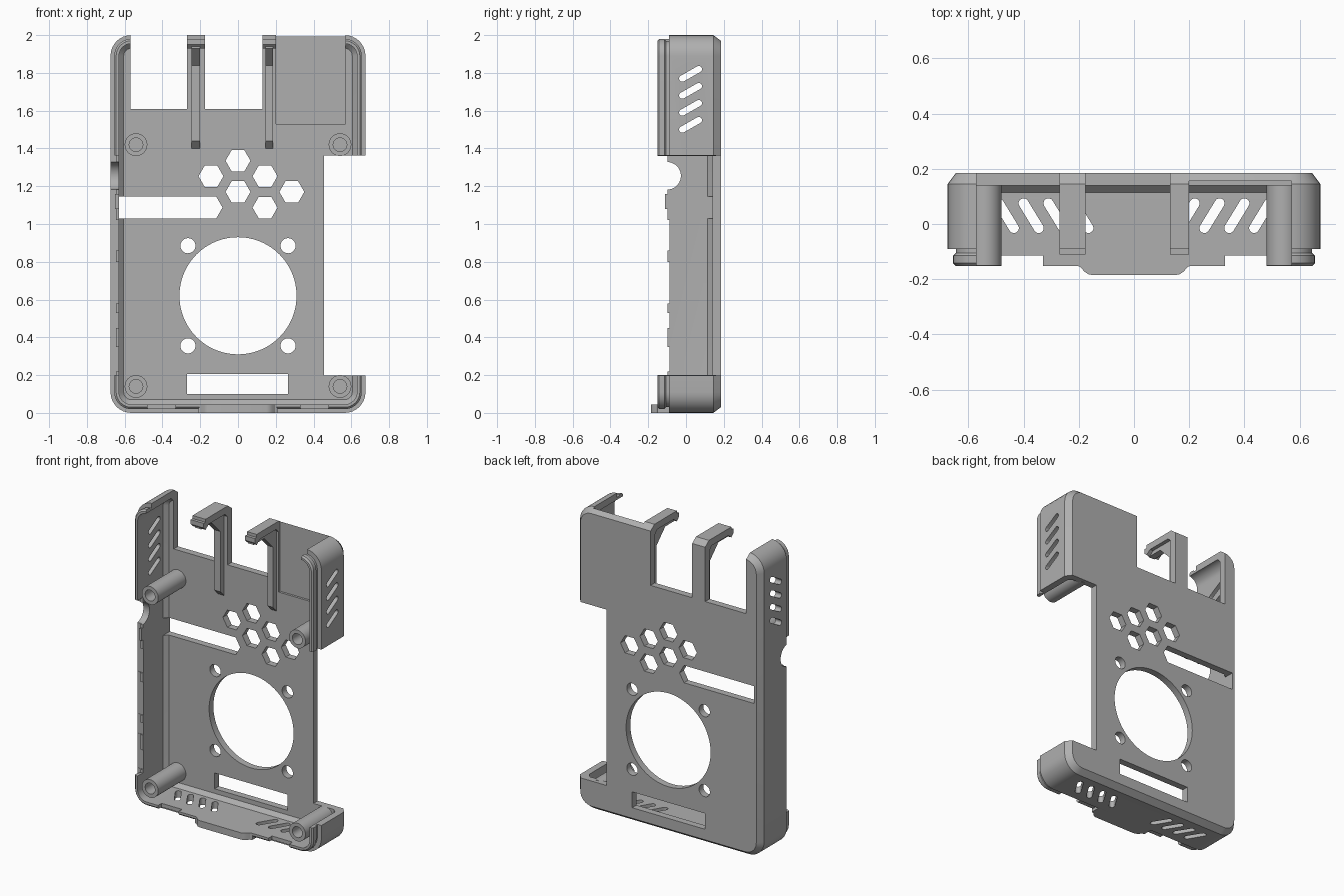
import bpy, bmesh, math
from mathutils import Vector

cube = bpy.data.objects.get("Cube")
if cube:
    bpy.data.objects.remove(cube, do_unlink=True)

grey = bpy.data.materials.new("matte grey")
grey.use_nodes = True
COLOUR = (0.43, 0.43, 0.43, 1)
grey.diffuse_color = COLOUR
grey.node_tree.nodes["Principled BSDF"].inputs["Base Color"].default_value = COLOUR

HALF_W, HEIGHT, BACK = 0.675, 2.0, 0.185
PLATE, RIM = 0.14, -0.09          # plate front face, wall front edge


def finish(bm, name):
    bmesh.ops.recalc_face_normals(bm, faces=bm.faces)
    mesh = bpy.data.meshes.new(name)
    bm.to_mesh(mesh)
    bm.free()
    obj = bpy.data.objects.new(name, mesh)
    bpy.context.collection.objects.link(obj)
    mesh.materials.append(grey)
    return obj


def loft(bm, loops):
    rings = [[bm.verts.new(p) for p in loop] for loop in loops]
    n = len(rings[0])
    for a, b in zip(rings, rings[1:]):
        for i in range(n):
            bm.faces.new((a[i], a[(i + 1) % n], b[(i + 1) % n], b[i]))
    bm.faces.new(rings[0])
    bm.faces.new(rings[-1])


def prism(bm, outline, axis, lo, hi):
    """Extrude a 2D outline along an axis."""
    place = {"X": lambda u, v, w: (w, u, v),
             "Y": lambda u, v, w: (u, w, v),
             "Z": lambda u, v, w: (u, v, w)}[axis]
    loft(bm, [[place(u, v, w) for u, v in outline] for w in (lo, hi)])


def box(bm, x, y, z):
    prism(bm, [(x[0], y[0]), (x[1], y[0]), (x[1], y[1]), (x[0], y[1])], "Z", *z)


def circle(u, v, r, n=48):
    return [(u + r * math.cos(math.tau * i / n), v + r * math.sin(math.tau * i / n))
            for i in range(n)]


def stadium(p, q, r, n=8):
    p, q = Vector(p), Vector(q)
    a = math.atan2(q.y - p.y, q.x - p.x)
    pts = []
    for c, start in ((q, a - math.pi / 2), (p, a + math.pi / 2)):
        for i in range(n + 1):
            t = start + math.pi * i / n
            pts.append((c.x + r * math.cos(t), c.y + r * math.sin(t)))
    return pts


def rounded_outline(inset, y, radius=0.11, n=8):
    r = radius - inset
    pts = []
    corners = ((1, HEIGHT - radius), (-1, HEIGHT - radius), (-1, radius), (1, radius))
    for k, (side, cz) in enumerate(corners):
        for i in range(n + 1):
            t = math.pi / 2 * (k + i / n)
            pts.append((side * (HALF_W - radius) + r * math.cos(t), y, cz + r * math.sin(t)))
    return pts


# Shell: chamfered back, side walls, grooved lip, inner chamfer
bm = bmesh.new()
section = [(0.03, BACK), (0, 0.145), (0, RIM), (0.03, RIM), (0.03, -0.105), (0.02, -0.115),
           (0.02, -0.142), (0.03, -0.152), (0.045, -0.152), (0.045, 0.115), (0.07, PLATE)]
loft(bm, [rounded_outline(i, y) for i, y in section])
shell = finish(bm, "case_shell")

# Cutters
bm = bmesh.new()
THROUGH = (0.08, 0.3)
prism(bm, circle(0, 0.62, 0.31, 96), "Y", *THROUGH)                  # fan opening
for sx in (-1, 1):
    for sz in (-1, 1):
        prism(bm, circle(sx * 0.265, 0.62 + sz * 0.265, 0.04, 32), "Y", *THROUGH)
for x, z in ((0, 1.335), (-0.143, 1.253), (0.143, 1.253), (0, 1.17), (0.285, 1.17), (0.143, 1.087)):
    prism(bm, circle(x, z, 0.066, 6), "Y", *THROUGH)                 # honeycomb vents
prism(bm, [(-0.63, 1.03), (-0.115, 1.03), (-0.082, 1.087), (-0.115, 1.145), (-0.63, 1.145)],
      "Y", *THROUGH)                                                 # long slot
box(bm, (-0.27, 0.265), THROUGH, (0.1, 0.205))                       # lower window
box(bm, (0.455, 0.8), (-0.4, 0.4), (0.197, 1.363))                   # open side
box(bm, (-0.57, -0.27), (-0.4, 0.4), (1.61, 2.1))                    # top openings
box(bm, (-0.175, 0.13), (-0.4, 0.4), (1.61, 2.1))
box(bm, (0.2, 0.57), (-0.4, 0.155), (1.53, 2.1))                     # thinned plate
box(bm, (-0.275, 0.205), (-0.4, -0.11), (1.9, 2.1))                  # shorter lip on arms
# Closed side wall: lowered lip, port notch and shallow steps
box(bm, (-0.8, -0.55), (-0.4, -0.098), (0.2, 1.08))
box(bm, (-0.8, -0.55), (-0.4, -0.11), (1.08, 1.16))
box(bm, (-0.8, -0.55), (-0.4, -0.098), (1.16, 1.363))
prism(bm, circle(-0.1, 1.255, 0.073, 40), "X", -0.8, -0.6)
for lo, hi in ((0.22, 0.35), (0.45, 0.53), (0.58, 0.8), (0.86, 1.02)):
    box(bm, (-0.8, -0.55), (-0.4, -0.088), (lo, hi))
for s in (-1, 1):
    box(bm, sorted((s * 0.33, s * 0.48)), (-0.4, -0.115), (-0.1, 0.08))   # bottom lip gaps
    for i in range(4):
        x = 0.165 + 0.09 * i                                         # bottom vents
        prism(bm, stadium((s * x, -0.015), (s * (x + 0.055), 0.075), 0.018), "Z", -0.1, 0.06)
        z = 1.50 + 0.09 * i                                          # side vents
        prism(bm, stadium((-0.02, z), (0.068, z + 0.05), 0.017), "X", *sorted((s * 0.6, s * 0.8)))
cutter = finish(bm, "opening_cutter")
cutter.hide_render = True

bpy.context.view_layer.objects.active = shell
mod = shell.modifiers.new("openings", "BOOLEAN")
mod.operation, mod.solver, mod.object, mod.use_self = "DIFFERENCE", "EXACT", cutter, True
bpy.ops.object.modifier_apply(modifier=mod.name)
bpy.data.objects.remove(cutter, do_unlink=True)
parts = [shell]

# Screw posts with blind holes
for sx, side in ((-1, "right"), (1, "left")):
    for z, level in ((0.14, "lower"), (1.42, "upper")):
        bm = bmesh.new()
        loft(bm, [[(u, y, v) for u, v in circle(sx * 0.54, z, r, 40)]
                  for r, y in ((0.06, 0.16), (0.06, -0.15), (0.036, -0.15), (0.036, 0.13))])
        parts.append(finish(bm, f"{level}_{side}_screw_post"))

# Arm ribs with gusset and hook
rib = [(0.16, 1.40), (PLATE, 1.40), (0.10, 1.44), (0.10, 1.84), (0.01, 1.93),
       (-0.10, 1.93), (-0.10, 1.98), (0.16, 1.98)]
for side, arm, inner in (("right", (-0.27, -0.175), (-0.245, -0.2)),
                         ("left", (0.13, 0.2), (0.145, 0.185))):
    bm = bmesh.new()
    prism(bm, rib, "X", *inner)
    parts.append(finish(bm, f"{side}_arm_rib"))
    bm = bmesh.new()
    prism(bm, [(-0.11, 1.95), (-0.09, 1.93), (-0.05, 1.96), (-0.05, 1.98), (-0.11, 1.98)],
          "X", *arm)
    parts.append(finish(bm, f"{side}_arm_hook"))

# Bottom tab with rounded shoulders
bm = bmesh.new()
tab = [(0.21, -0.08), (0.21, -0.15), (0.195, -0.155), (0.18, -0.172), (0.165, -0.182), (0.15, -0.185)]
prism(bm, tab + [(-x, y) for x, y in reversed(tab)], "Z", 0, 0.045)
parts.append(finish(bm, "bottom_tab"))

# Smooth curves, sharp edges
bpy.ops.object.select_all(action="DESELECT")
for p in parts:
    p.select_set(True)
bpy.context.view_layer.objects.active = shell
bpy.ops.object.shade_smooth_by_angle(angle=math.radians(25))
